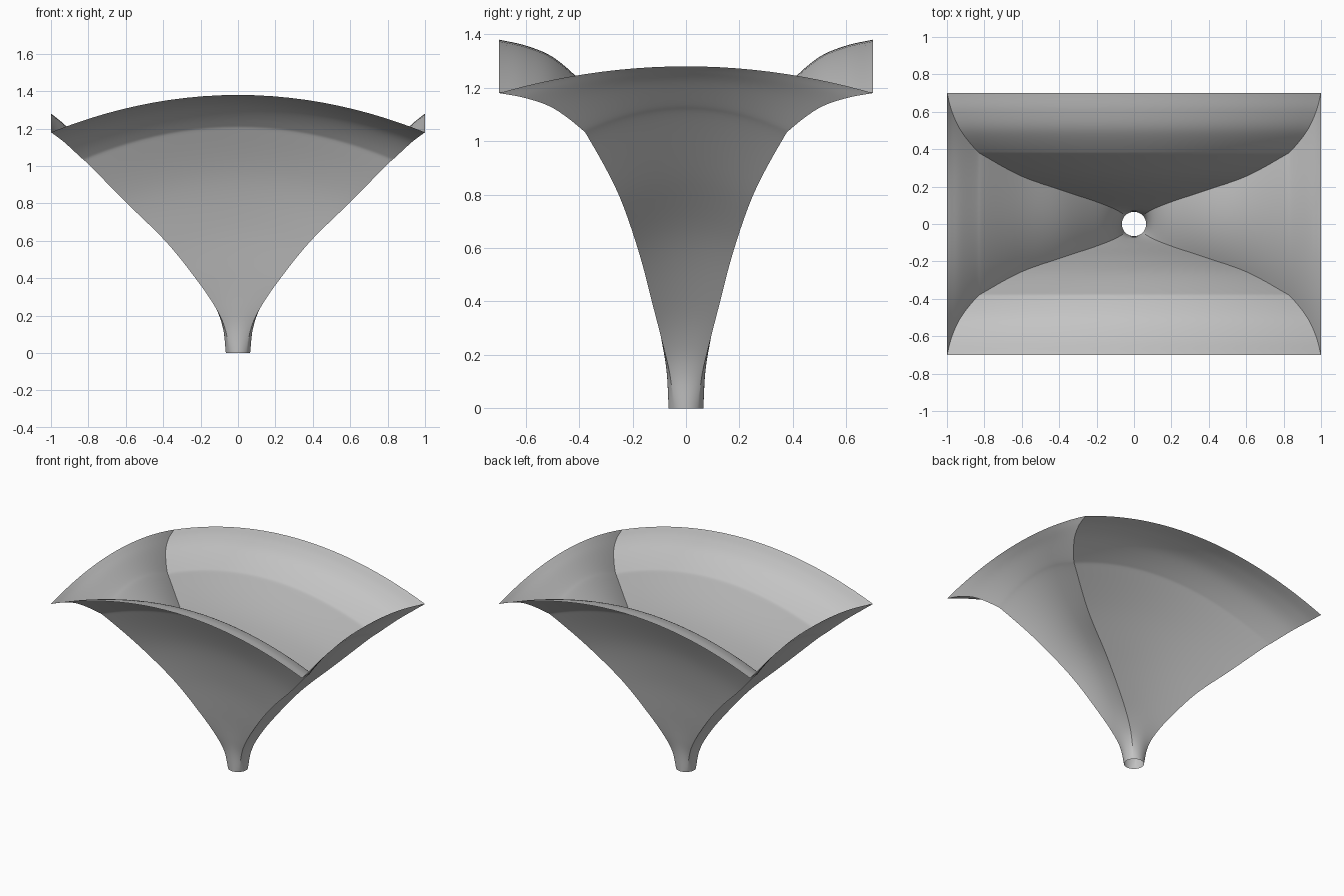
import bpy, bmesh
from math import sin, cos, pi, radians
from mathutils import Vector

cube = bpy.data.objects.get("Cube")
if cube:
    bpy.data.objects.remove(cube)

# Corner crease, from the round neck up to the rectangular mouth
CREASE = [Vector(p) for p in (
    (.046, .046, 0), (.066, .059, .12), (.11, .083, .225), (.205, .12, .37),
    (.38, .178, .59), (.6, .255, .807), (.79, .358, 1), (.845, .397, 1.05),
    (.925, .498, 1.124), (.973, .6, 1.161), (1, .7, 1.18))]
TOP = CREASE[-1].z
FRONT_ARCH, SIDE_ARCH = .2 / TOP, .1 / TOP   # rise of each rim at its middle
STEPS, SEGS = 6, 24


def smooth_path(pts, steps):
    """Catmull-Rom curve through the points."""
    p = [2 * pts[0] - pts[1]] + pts + [2 * pts[-1] - pts[-2]]
    out = []
    for i in range(1, len(p) - 2):
        a, b, c, d = p[i - 1:i + 3]
        for k in range(steps):
            t = k / steps
            out.append(.5 * (2 * b + (c - a) * t + (2 * a - 5 * b + 4 * c - d) * t ** 2
                             + (3 * b - a - 3 * c + d) * t ** 3))
    return out + [pts[-1]]


def section(corner):
    """One closed ring: circular at the neck, rectangular and arched at the mouth."""
    x, y, z = corner
    bulge = .019 * (1 - z / TOP) ** 3
    ring = []
    for side in range(4):
        flip = 1 if side < 2 else -1
        across, out, arch = ((x, y, FRONT_ARCH), (y, x, SIDE_ARCH))[side % 2]
        for k in range(SEGS):
            a = 2 * k / SEGS - 1
            u = across * sin(a * pi / 4) / sin(pi / 4)
            v = out + bulge * (cos(a * pi / 4) - cos(pi / 4)) / (1 - cos(pi / 4))
            h = z * (1 + arch * (1 - (u / across) ** 2))
            ring.append((u * flip, -v * flip, h) if side % 2 == 0
                        else (v * flip, u * flip, h))
    return ring


# Flared shell, open at both ends
bm = bmesh.new()
rings = [[bm.verts.new(co) for co in section(c)] for c in smooth_path(CREASE, STEPS)]
n = len(rings[0])
for low, high in zip(rings, rings[1:]):
    for i in range(n):
        j = (i + 1) % n
        bm.faces.new((low[i], low[j], high[j], high[i]))
mesh = bpy.data.meshes.new("flared_horn")
bm.to_mesh(mesh)
bm.free()
horn = bpy.data.objects.new("flared_horn", mesh)
bpy.context.collection.objects.link(horn)

# Plain grey
grey = bpy.data.materials.new("plain grey")
grey.use_nodes = True
colour = (.55, .55, .55, 1)
grey.diffuse_color = colour
grey.node_tree.nodes["Principled BSDF"].inputs["Base Color"].default_value = colour
mesh.materials.append(grey)

# Smooth walls with crisp corner creases
bpy.ops.object.select_all(action='DESELECT')
horn.select_set(True)
bpy.context.view_layer.objects.active = horn
bpy.ops.object.shade_smooth_by_angle(angle=radians(25))
